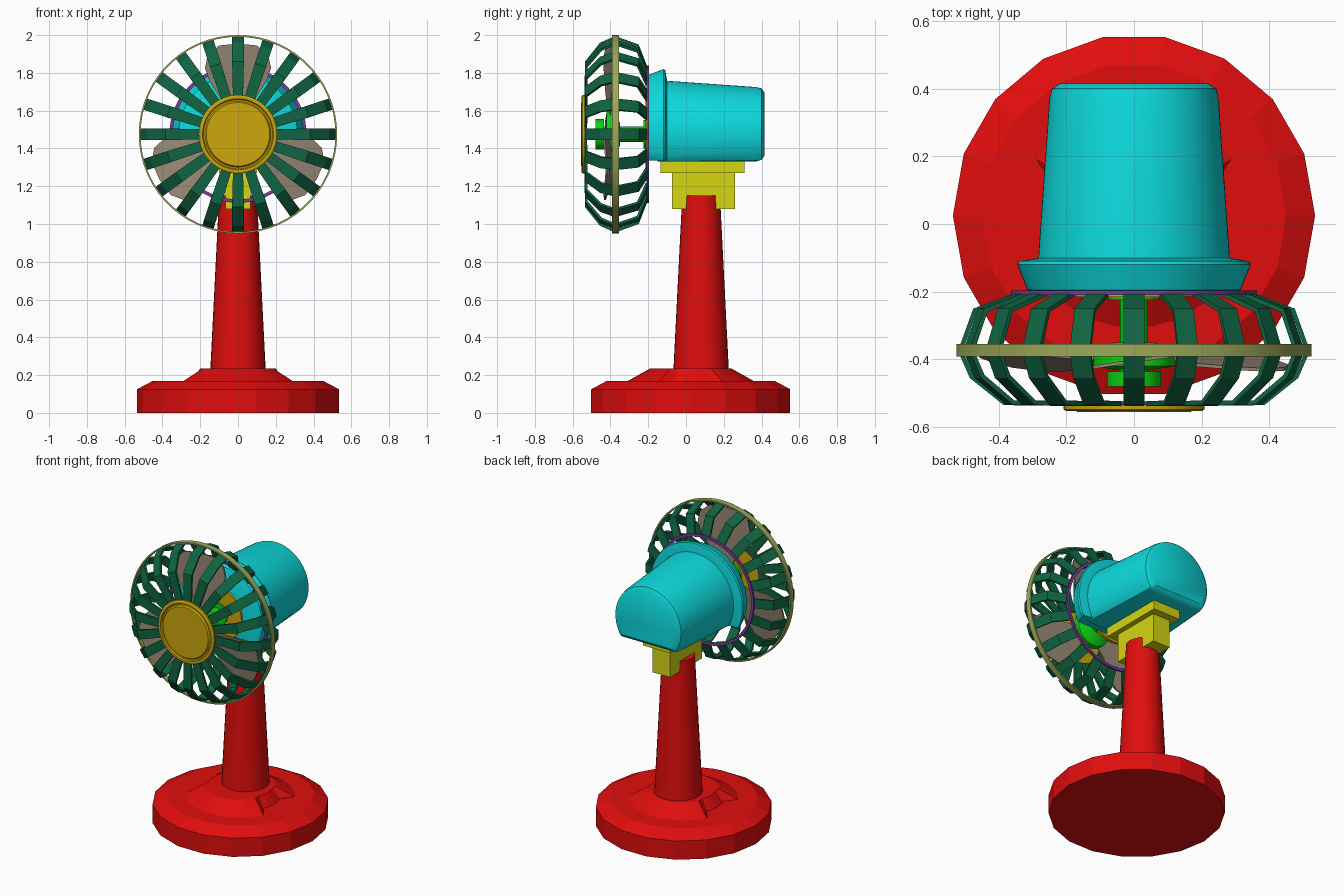
import bpy, bmesh, math
from mathutils import Vector

cube = bpy.data.objects.get("Cube")
if cube:
    bpy.data.objects.remove(cube, do_unlink=True)

AXIS = 1.475      # height of the fan axis
POLE_Y = 0.08
BASE_Y = 0.025


def material(name, r, g, b):
    m = bpy.data.materials.new(name)
    m.use_nodes = True
    m.diffuse_color = (r, g, b, 1)
    m.node_tree.nodes["Principled BSDF"].inputs["Base Color"].default_value = (r, g, b, 1)
    return m


RED = material("red", 0.75, 0.004, 0.004)
CYAN = material("cyan", 0.004, 0.7, 0.72)
YELLOW = material("yellow", 0.67, 0.67, 0.006)
DARK_GREEN = material("dark green", 0.005, 0.13, 0.055)
LIME = material("bright green", 0.004, 0.65, 0.006)
GOLD = material("gold", 0.61, 0.39, 0.004)
OLIVE = material("olive", 0.33, 0.4, 0.1)
PURPLE = material("purple", 0.2, 0.045, 0.33)
TAUPE = material("taupe", 0.3, 0.24, 0.17)


def add_loft(bm, loops, closed=False):
    """Bridge equal-length point loops, capping the ends unless closed."""
    rows = [[bm.verts.new(p) for p in loop] for loop in loops]
    pairs = list(zip(rows, rows[1:]))
    if closed:
        pairs.append((rows[-1], rows[0]))
    else:
        bm.faces.new(rows[0])
        bm.faces.new(rows[-1])
    for a, b in pairs:
        for i in range(len(a)):
            j = (i + 1) % len(a)
            bm.faces.new((a[i], a[j], b[j], b[i]))


def finish(name, bm, mat, smooth=0):
    bmesh.ops.recalc_face_normals(bm, faces=bm.faces)
    me = bpy.data.meshes.new(name)
    bm.to_mesh(me)
    bm.free()
    me.materials.append(mat)
    if smooth:
        for p in me.polygons:
            p.use_smooth = True
        me.set_sharp_from_angle(angle=math.radians(smooth))
    ob = bpy.data.objects.new(name, me)
    bpy.context.scene.collection.objects.link(ob)
    return ob


def loft(name, loops, mat, closed=False, smooth=0):
    bm = bmesh.new()
    add_loft(bm, loops, closed)
    return finish(name, bm, mat, smooth)


def angles(n):
    return [math.tau * i / n for i in range(n)]


def flat_ring(y_centre, z, radius, n):
    return [(radius * math.cos(a), y_centre + radius * math.sin(a), z) for a in angles(n)]


def axial_ring(y, radius, n=40, floor=-9):
    return [(radius * math.cos(a), y, max(floor, AXIS + radius * math.sin(a))) for a in angles(n)]


def turned(name, profile, mat, closed=False, n=40):
    """Turn a (y, radius) profile around the fan axis."""
    return loft(name, [axial_ring(y, r, n) for y, r in profile], mat, closed, 30)


def box(name, low, high, mat):
    loops = [[(low[0], low[1], z), (high[0], low[1], z), (high[0], high[1], z), (low[0], high[1], z)]
             for z in (low[2], high[2])]
    return loft(name, loops, mat)


# Base with chamfered rim
loft("base", [flat_ring(BASE_Y, z, r, 18) for z, r in
              ((0, 0.535), (0.125, 0.535), (0.17, 0.45))], RED)


# Raised step with a notch on each side
def step_loop(z, radius, notch):
    pts = []
    for a in angles(36):
        r = notch if abs(math.cos(a)) > math.cos(math.radians(22)) else radius
        pts.append((r * math.cos(a), BASE_Y + r * math.sin(a), z))
    return pts


loft("base_step", [step_loop(0.165, 0.34, 0.25), step_loop(0.235, 0.215, 0.2)], RED)

# Tapered pole
loft("pole", [flat_ring(POLE_Y, 0.2, 0.148, 32), flat_ring(POLE_Y, 1.15, 0.1, 32)], RED, smooth=30)

# Neck under the motor
box("neck_block", (-0.065, -0.075, 1.08), (0.065, 0.26, 1.275), YELLOW)
box("neck_plate", (-0.1, -0.135, 1.27), (0.1, 0.31, 1.335), YELLOW)

# Motor housing: round on top, flat underneath
housing = ((-0.15, 0.285, 1.33), (-0.1, 0.283, 1.33), (0.37, 0.25, 1.33),
           (0.4, 0.243, 1.34), (0.415, 0.22, 1.36))
loft("motor_housing", [axial_ring(y, r, 64, f) for y, r, f in housing], CYAN, smooth=35)
flange = ((-0.2, 0.305, 1.34), (-0.195, 0.315, 1.335), (-0.12, 0.345, 1.335),
          (-0.11, 0.34, 1.335), (-0.1, 0.28, 1.335))
loft("motor_flange", [axial_ring(y, r, 64, f) for y, r, f in flange], CYAN, smooth=35)

# Drive shaft, hub and collars
turned("rear_collar", ((-0.225, 0.075), (-0.2, 0.075)), LIME)
turned("shaft", ((-0.45, 0.042), (-0.19, 0.042)), LIME)
turned("blade_hub", ((-0.43, 0.06), (-0.42, 0.12), (-0.38, 0.12), (-0.35, 0.06)), LIME)
turned("hub_cap", ((-0.48, 0.08), (-0.435, 0.08)), LIME)

# Three pitched blades
half = ((0.05, 0.07), (0.08, 0.17), (0.15, 0.28), (0.175, 0.35), (0.16, 0.42), (0.1, 0.47))
outline = list(half) + [(0, 0.48)] + [(-u, r) for u, r in reversed(half)]
bm = bmesh.new()
for k in range(3):
    t = math.tau * k / 3
    loops = []
    for offset in (-0.005, 0.005):
        loops.append([(u * math.cos(t) + r * math.sin(t), -0.405 + 0.15 * u + offset,
                       AXIS + r * math.cos(t) - u * math.sin(t)) for u, r in outline])
    add_loft(bm, loops)
finish("fan_blades", bm, TAUPE)

# Guard slats bent from front plate to rear ring
path = [Vector(p) for p in ((0.17, -0.538), (0.385, -0.535), (0.485, -0.455), (0.52, -0.375),
                            (0.475, -0.25), (0.345, -0.2))]
bm = bmesh.new()
for a in angles(20):
    out = Vector((math.cos(a), 0, math.sin(a)))
    side = Vector((-math.sin(a), 0, math.cos(a)))
    loops = []
    for i, p in enumerate(path):
        d = (path[min(i + 1, len(path) - 1)] - path[max(i - 1, 0)]).normalized()
        inner = p + Vector((-d.y, d.x)) * 0.014
        w = 0.026 if i == 0 else 0.031
        loops.append([out * q.x + Vector((0, q.y, AXIS)) + side * s
                      for q, s in ((p, -w), (p, w), (inner, w), (inner, -w))])
    add_loft(bm, loops)
finish("guard_slats", bm, DARK_GREEN)


# Guard rings
def hoop(name, y0, y1, r0, r1, mat):
    turned(name, ((y0, r0), (y0, r1), (y1, r1), (y1, r0)), mat, True, 60)


hoop("guard_rim", -0.392, -0.355, 0.516, 0.525, OLIVE)
hoop("rear_ring", -0.21, -0.196, 0.345, 0.363, PURPLE)
hoop("front_ring", -0.541, -0.525, 0.18, 0.2, PURPLE)

# Front badge plate with groove, and rear plate
turned("front_plate", ((-0.535, 0.208), (-0.548, 0.208), (-0.553, 0.2), (-0.553, 0.188),
                       (-0.545, 0.183), (-0.545, 0.175), (-0.555, 0.168)), GOLD, n=48)
turned("rear_plate", ((-0.215, 0.175), (-0.195, 0.175)), GOLD, n=48)
